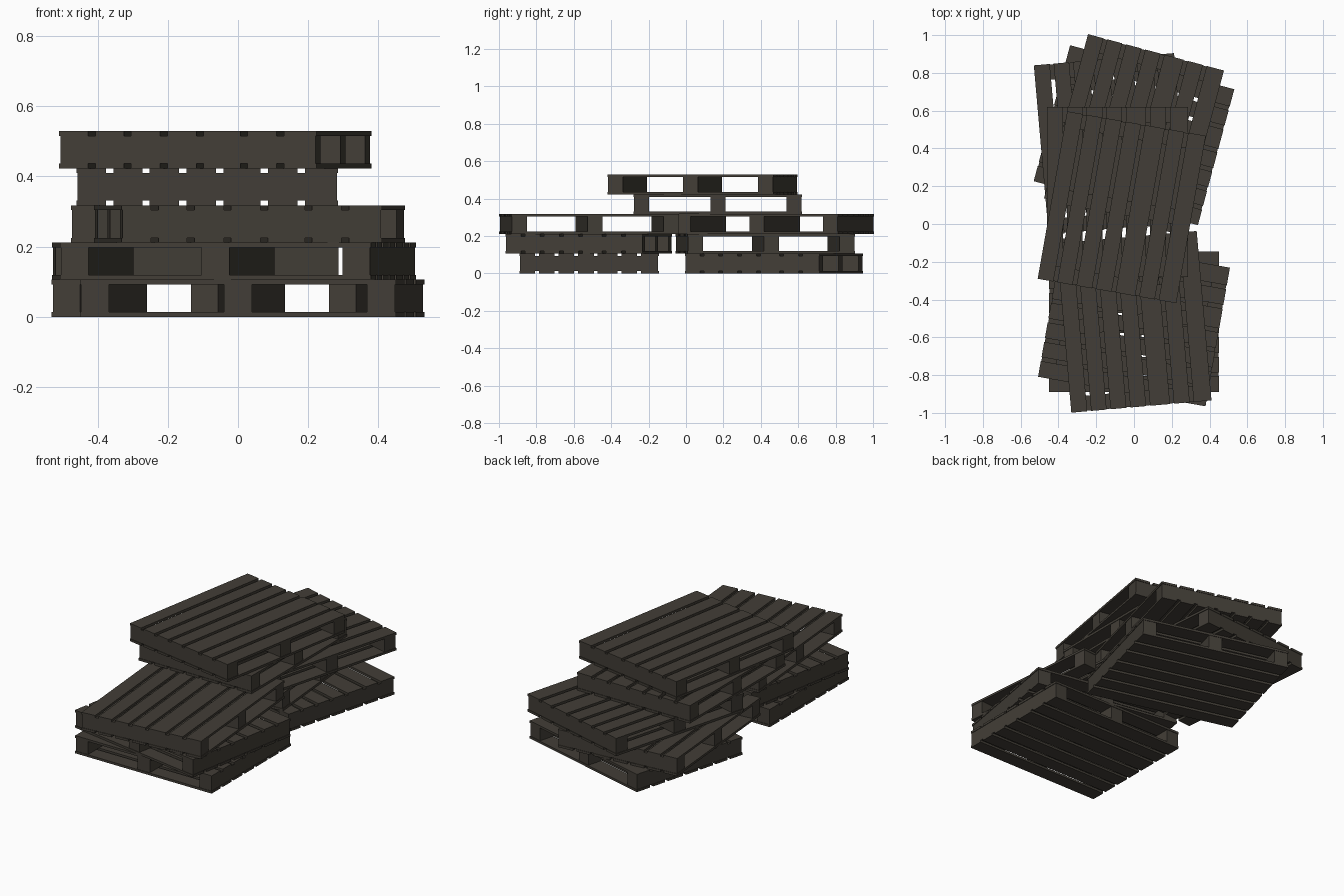
import bpy, bmesh
from math import radians
from mathutils import Matrix

if "Cube" in bpy.data.objects:
    bpy.data.objects.remove(bpy.data.objects["Cube"])

# one weathered dark wood colour
wood = bpy.data.materials.new("dark weathered wood")
wood.diffuse_color = (0.055, 0.048, 0.038, 1)
wood.use_nodes = True
wood.node_tree.nodes["Principled BSDF"].inputs["Base Color"].default_value = wood.diffuse_color

W, L, H = 0.745, 0.90, 0.1058      # pallet width, length, height
SLAT, GAP, BEAM = 0.0135, 0.021, 0.08
INSET = 0.003                      # beams sit slightly behind slat ends
GAPS = [0.095, 0.198, 0.303, 0.408, 0.535, 0.64]   # gap centres across the width


def add_box(bm, x0, x1, y0, y1, z0, z1):
    m = (Matrix.Translation(((x0 + x1) / 2, (y0 + y1) / 2, (z0 + z1) / 2))
         @ Matrix.Diagonal((x1 - x0, y1 - y0, z1 - z0, 1)))
    bmesh.ops.create_cube(bm, size=1, matrix=m)


def pallet_mesh():
    bm = bmesh.new()
    # top and bottom decks of seven slats
    starts = [0] + [g + GAP / 2 for g in GAPS]
    ends = [g - GAP / 2 for g in GAPS] + [W]
    for z in (0, H - SLAT):
        for a, b in zip(starts, ends):
            add_box(bm, a - W / 2, b - W / 2, -L / 2, L / 2, z, z + SLAT)
    # three solid cross beams between the decks
    reach = L / 2 - BEAM / 2 - INSET
    for y in (-reach, 0, reach):
        add_box(bm, -W / 2 + INSET, W / 2 - INSET, y - BEAM / 2, y + BEAM / 2, SLAT, H - SLAT)
    me = bpy.data.meshes.new("pallet")
    bm.to_mesh(me)
    bm.free()
    me.materials.append(wood)
    return me


# stacked pallets: name, x, y, layer, turn in degrees
stack = [
    ("front_pallet_bottom", 0.0, -0.518, 0, 90),
    ("back_pallet_bottom", 0.0, 0.47, 0, 75),
    ("front_pallet_second", 0.0, -0.52, 1, 80),
    ("back_pallet_second", -0.12, 0.424, 1, 5),
    ("front_pallet_third", 0.0, -0.518, 2, 5),
    ("back_pallet_third", 0.0, 0.522 - 0.048, 2, -15),
    ("middle_pallet_fourth", -0.0875, 0.17, 3, 0),
    ("middle_pallet_top", -0.065, 0.0885, 4, -10),
]
mesh = pallet_mesh()
for name, x, y, layer, turn in stack:
    ob = bpy.data.objects.new(name, mesh)
    ob.location = (x, y, layer * H)
    ob.rotation_euler = (0, 0, radians(turn))
    bpy.context.collection.objects.link(ob)
